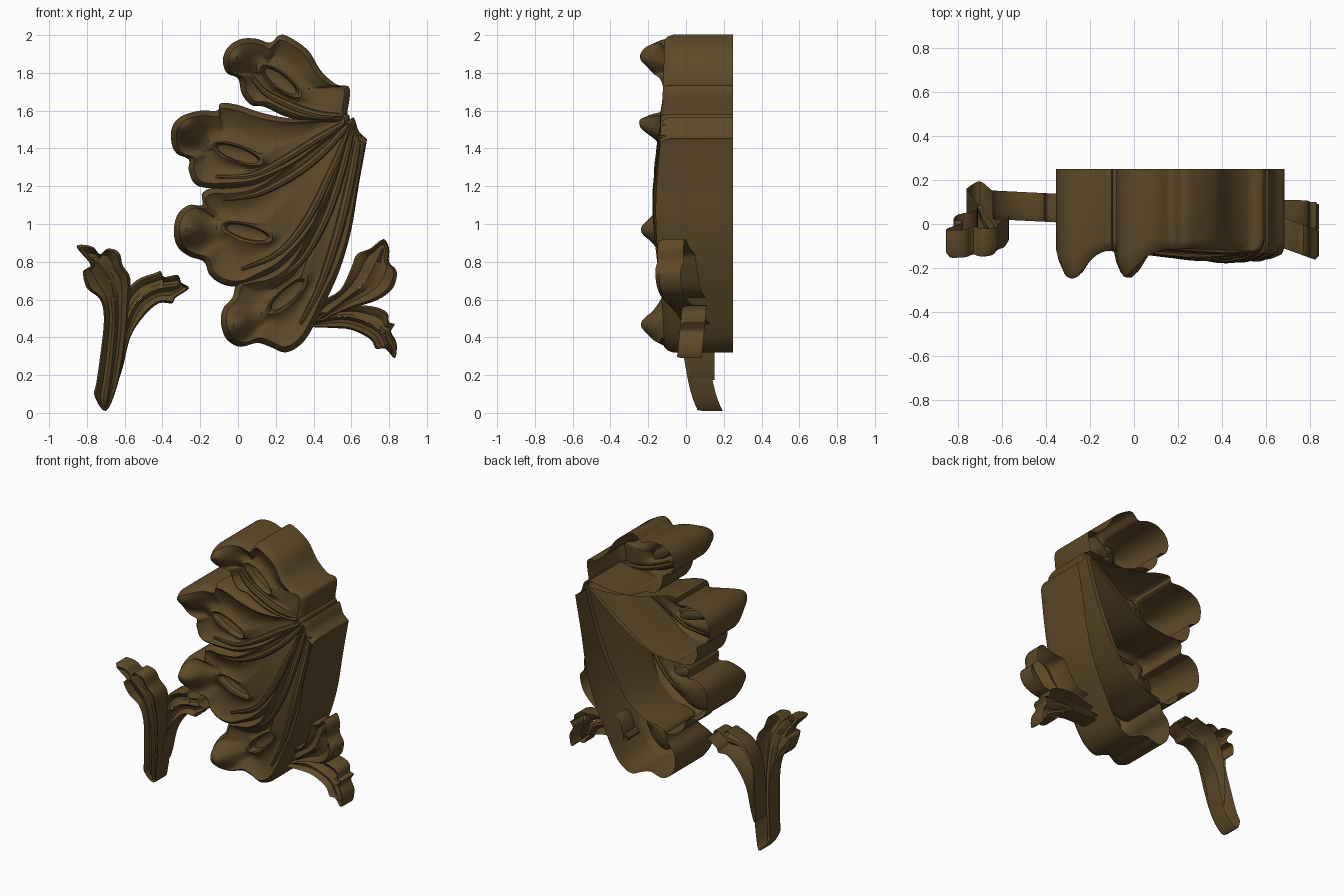
import bpy, bmesh, math
from mathutils import Vector

cube = bpy.data.objects.get("Cube")
if cube:
    bpy.data.objects.remove(cube, do_unlink=True)

# Single dark wood colour
wood = bpy.data.materials.new("dark_carved_wood")
wood.use_nodes = True
colour = (0.11, 0.066, 0.021, 1)
wood.diffuse_color = colour
wood.node_tree.nodes["Principled BSDF"].inputs["Base Color"].default_value = colour
wood.node_tree.nodes["Principled BSDF"].inputs["Roughness"].default_value = 0.7

BACK = 0.25


def spline(points, closed=True, steps=5):
    """Smooth curve through points given in hundredths."""
    pts = [Vector(p) / 100 for p in points]
    n = len(pts)
    pick = (lambda i: pts[i % n]) if closed else (lambda i: pts[max(0, min(n - 1, i))])
    result = []
    for i in range(n if closed else n - 1):
        a, b, c, d = (pick(i + k) for k in (-1, 0, 1, 2))
        for s in range(steps):
            t = s / steps
            result.append(b + (c - a) * t / 2 + (a - b * 2.5 + c * 2 - d / 2) * t * t
                          + ((b - c) * 1.5 + (d - a) / 2) * t ** 3)
    if not closed:
        result.append(pts[-1])
    return result


def loft(name, rings, cap=False):
    """Bridge equal rings of points into a smooth shaded surface."""
    bm = bmesh.new()
    rows = [[bm.verts.new(p) for p in ring] for ring in rings]
    for low, high in zip(rows, rows[1:]):
        n = len(low)
        for i in range(n):
            j = (i + 1) % n
            bm.faces.new((low[i], low[j], high[j], high[i]))
    if cap:
        bm.faces.new(rows[-1])
    bmesh.ops.remove_doubles(bm, verts=bm.verts, dist=0.0004)
    bmesh.ops.recalc_face_normals(bm, faces=bm.faces)
    mesh = bpy.data.meshes.new(name)
    bm.to_mesh(mesh)
    bm.free()
    mesh.materials.append(wood)
    obj = bpy.data.objects.new(name, mesh)
    bpy.context.collection.objects.link(obj)
    bpy.ops.object.select_all(action="DESELECT")
    obj.select_set(True)
    bpy.context.view_layer.objects.active = obj
    bpy.ops.object.shade_smooth_by_angle(angle=math.radians(35))


def body_y(p):
    """Gently domed front of the big leaf."""
    x, z = p
    dome = math.exp(-((x - 0.4) ** 2 / 0.14 + (z - 1.12) ** 2 / 0.2))
    return -0.11 - 0.065 * dome


def lobe(name, outline, tip, eye, reach):
    """Hollow lobe: deep wall, rounded rim, scooped floor and slanted eye slot."""
    edge = spline(outline)
    tip, eye, reach = Vector(tip) / 100, Vector(eye) / 100, Vector(reach) / 100
    along = reach.normalized()
    across = Vector((-along.y, along.x))

    def slot(p):
        d = p - eye
        angle = math.atan2(d.dot(across), d.dot(along))
        return eye + along * (math.cos(angle) * reach.length) + across * (math.sin(angle) * 0.038)

    def place(p, lift):
        curl = 0.15 * math.exp(-(p - tip).length_squared / 0.0075)
        return (p.x, body_y(p) - curl + lift, p.y)

    inner = [slot(p) for p in edge]
    rings = [[(p.x, BACK, p.y) for p in edge]]
    # rim, at fixed distances from the edge
    rim = []
    for dist, lift in ((0, .045), (.01, .015), (.03, -.003), (.045, .008), (.065, .018)):
        rim = [p + (q - p) * min(dist / max((q - p).length, 0.01), 0.6) for p, q in zip(edge, inner)]
        rings.append([place(p, lift) for p in rim])
    # floor, running in to the slot
    for part, lift in ((.2, .03), (.4, .04), (.6, .04), (.8, .03), (.93, .015), (1, .02)):
        rings.append([place(p.lerp(q, part), lift) for p, q in zip(rim, inner)])
    # slot
    rings.append([place(eye.lerp(q, .85), .055) for q in inner])
    rings.append([place(eye.lerp(q, .4), .065) for q in inner])
    loft(name, rings, cap=True)


def rib(name, path, size=0.022):
    """Tapered vein lying on the big leaf."""
    pts = spline(path, closed=False)
    rings = []
    for i, p in enumerate(pts):
        d = (pts[min(i + 1, len(pts) - 1)] - pts[max(i - 1, 0)]).normalized()
        side = Vector((-d.y, d.x))
        r = size * (0.35 + 0.65 * math.sin(math.pi * min(1, 0.15 + 0.85 * i / (len(pts) - 1))))
        ring = []
        for k in range(8):
            a = math.tau * k / 8
            q = p + side * (r * math.cos(a))
            ring.append((q.x, body_y(p) + 0.018 + r * math.sin(a), q.y))
        rings.append(ring)
    loft(name, rings)


def sprig(name, outline, spine, front, depth=0.13):
    """Open-backed leaf with a rolled edge, two channels and a middle vein."""
    edge, mid = spline(outline, steps=4), spline(spine, closed=False, steps=8)
    near = [min(mid, key=lambda m: (m - p).length) for p in edge]
    rings = [[(p.x, front(p) + depth, p.y) for p in edge]]
    for part, lift in ((0, .025), (.15, 0), (.3, .008), (.5, .03), (.75, .025), (1, .0)):
        pts = [p.lerp(q, part) for p, q in zip(edge, near)]
        rings.append([(p.x, front(p) + lift, p.y) for p in pts])
    loft(name, rings)


# Four overlapping lobes of the big leaf
lobe("top_lobe",
     [(59, 172), (52, 174), (44, 181), (37, 192), (27, 199), (22, 200), (17, 196),
      (10, 198), (2, 198), (-5, 194), (-8, 187), (-6, 180), (0, 177), (2, 169), (7, 163),
      (14, 162), (25, 157), (38, 154), (56, 154), (58, 160)],
     (-1, 188), (22.5, 175.5), (9.5, -7.5))
lobe("upper_lobe",
     [(59, 157), (56, 158), (43, 156), (27, 156), (12, 159), (0, 163), (-9, 164), (-11, 160),
      (-20, 160), (-30, 157), (-35, 151), (-35, 142), (-32, 137), (-26, 134), (-26, 128),
      (-21, 120), (-4, 119), (11, 121), (27, 129), (41, 139), (57, 152)],
     (-27, 152), (0, 137), (12.5, -4.5))
lobe("middle_lobe",
     [(61, 155), (57, 154), (42, 143), (27, 132), (11, 122), (-5, 119), (-14, 119), (-19, 116),
      (-19, 110), (-26, 110), (-32, 105), (-34, 96), (-32, 88), (-26, 83), (-18, 80), (-15, 73),
      (-8, 68), (1, 67), (11, 71), (25, 79), (40, 97), (52, 123), (60, 149)],
     (-26, 97), (5, 95.5), (12.5, -3.5))
lobe("lower_lobe",
     [(60, 156), (52, 132), (41, 105), (30, 85), (17, 74), (3, 70), (-1, 68), (-3, 61), (-8, 55),
      (-9, 47), (-6, 39), (1, 35), (10, 37), (17, 35), (25, 32), (33, 36), (39, 44), (46, 58),
      (54, 76), (60, 97), (64, 121), (68, 143), (68, 145), (64, 149)],
     (-1, 47), (26, 62), (9.5, 8.5))

# Veins fanning out from the stem end
rib("top_vein", [(57, 157), (42, 158), (27, 163), (14, 170), (6, 180)])
rib("upper_vein", [(58, 154), (42, 145), (26, 135), (8, 126), (-12, 125)])
rib("middle_edge_vein", [(59, 153), (44, 137), (28, 125), (10, 116), (-8, 113)])
rib("middle_vein", [(60, 152), (50, 129), (37, 103), (22, 85), (2, 76)])
rib("lower_edge_vein", [(61, 153), (55, 128), (46, 102), (33, 80), (16, 68)])
rib("lower_vein", [(64, 147), (59, 120), (52, 92), (43, 66), (33, 47)], 0.026)

# Tall sprig standing apart on the right
sprig("tall_sprig_stem",
      [(-70, 1), (-76, 9), (-75, 16), (-73, 30), (-71, 49), (-73, 60), (-80, 66), (-82, 75),
       (-78, 76), (-79, 80), (-85, 87), (-84, 89), (-77, 88), (-73, 84), (-69, 87), (-63, 85),
       (-61, 78), (-57, 71), (-58, 55), (-60, 34), (-64, 14)],
      [(-70, 4), (-67, 25), (-65, 50), (-67, 68), (-74, 80)],
      lambda p: 0.07 * math.exp(-p.y / 0.12) - 0.2 * p.y ** 2)
sprig("tall_sprig_branch",
      [(-64, 18), (-64, 40), (-61, 60), (-54, 70), (-44, 74), (-41, 75), (-39, 72), (-32, 73),
       (-30, 69), (-26, 66), (-33, 61), (-35, 58), (-42, 58), (-50, 51), (-57, 40), (-61, 24)],
      [(-62, 22), (-60, 42), (-54, 58), (-44, 65), (-32, 67)],
      lambda p: 0.02 - 0.05 * (p.x + 0.6))

# Small sprig tucked under the leaf on the left
sprig("small_sprig_upper_leaf",
      [(40, 47), (43, 58), (54, 65), (60, 77), (63, 84), (70, 87), (77, 92), (80, 87), (80, 80),
       (84, 75), (83, 68), (79, 63), (72, 59), (62, 56), (51, 52)],
      [(42, 49), (55, 59), (67, 69), (76, 86)],
      lambda p: -0.01 - 0.36 * max(0, p.x - 0.4), 0.14)
sprig("small_sprig_lower_leaf",
      [(38, 46), (42, 52), (52, 55), (62, 57), (73, 56), (79, 53), (80, 48), (83, 47), (81, 43),
       (84, 37), (83, 29), (78, 34), (73, 34), (70, 39), (60, 44), (49, 45)],
      [(40, 48), (55, 51), (68, 48), (76, 43), (81, 33)],
      lambda p: -0.02 - 0.1 * (0.57 - p.y))
